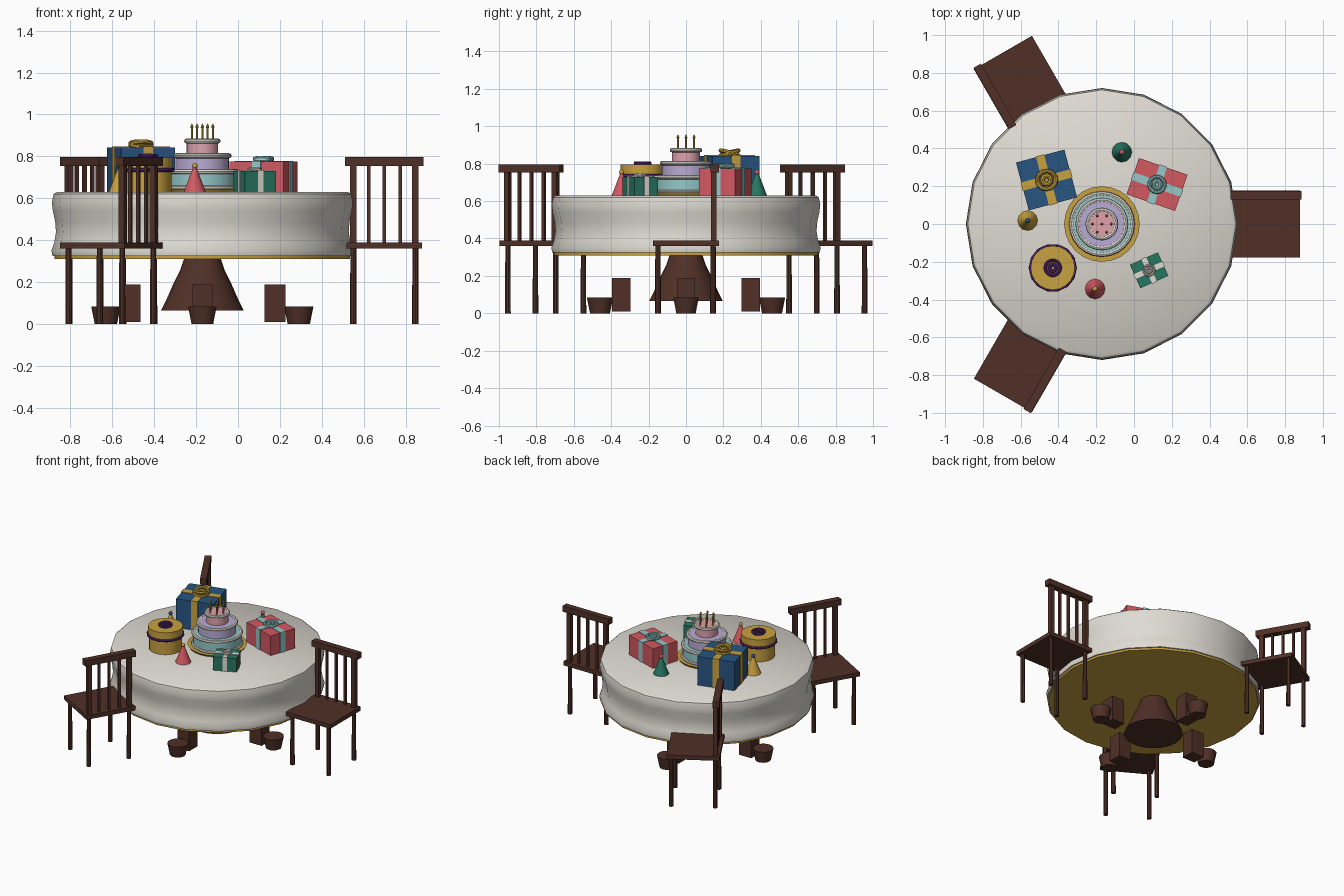
import bpy, bmesh
from math import radians, sin, cos, tau
from mathutils import Matrix, Vector

cube = bpy.data.objects.get("Cube")
if cube:
    bpy.data.objects.remove(cube, do_unlink=True)


def material(name, r, g, b):
    m = bpy.data.materials.new(name)
    m.use_nodes = True
    m.diffuse_color = (r, g, b, 1)
    m.node_tree.nodes["Principled BSDF"].inputs["Base Color"].default_value = (r, g, b, 1)
    return m


WOOD = material("dark wood", 0.08, 0.03, 0.02)
CLOTH = material("off white", 0.74, 0.71, 0.65)
GOLD = material("gold", 0.58, 0.36, 0.05)
AQUA = material("pale aqua", 0.30, 0.58, 0.58)
LILAC = material("lilac", 0.49, 0.41, 0.66)
PINK = material("pink", 0.75, 0.36, 0.42)
BLUE = material("blue", 0.02, 0.09, 0.22)
RED = material("coral red", 0.65, 0.10, 0.12)
GREEN = material("green", 0.02, 0.18, 0.12)
PURPLE = material("purple", 0.10, 0.02, 0.18)

CENTRE = Matrix.Translation((-0.17, 0, 0))
TOP = 0.63


def move(x, y, z=0, turn=0):
    return Matrix.Translation((x, y, z)) @ Matrix.Rotation(radians(turn), 4, "Z")


def finish(bm, name, mat, place):
    bmesh.ops.recalc_face_normals(bm, faces=bm.faces)
    bm.transform(place)
    mesh = bpy.data.meshes.new(name)
    bm.to_mesh(mesh)
    bm.free()
    mesh.materials.append(mat)
    mesh.shade_smooth()
    mesh.set_sharp_from_angle(angle=radians(35))
    obj = bpy.data.objects.new(name, mesh)
    bpy.context.collection.objects.link(obj)
    return obj


def box(name, mat, place, size, at=(0, 0, 0)):
    bm = bmesh.new()
    bmesh.ops.create_cube(bm, size=1, matrix=Matrix.Translation(at) @ Matrix.Diagonal((*size, 1)))
    return finish(bm, name, mat, place)


def lathe(name, mat, place, profile, sides=20, closed=False):
    bm = bmesh.new()
    vs = [bm.verts.new((r, 0, z)) for r, z in profile]
    pairs = list(zip(vs, vs[1:])) + ([(vs[-1], vs[0])] if closed else [])
    edges = [bm.edges.new(p) for p in pairs]
    bmesh.ops.spin(bm, geom=vs + edges, cent=(0, 0, 0), axis=(0, 0, 1),
                   angle=tau, steps=sides, use_merge=True)
    bmesh.ops.remove_doubles(bm, verts=bm.verts, dist=0.0002)
    return finish(bm, name, mat, place)


def drum(name, mat, place, r0, r1, z0, z1, sides=20):
    return lathe(name, mat, place, [(0, z0), (r0, z0), (r1, z1), (0, z1)], sides)


def ring(name, mat, place, radius, tube, sides=20):
    circle = [(radius + tube * cos(tau * i / 8), tube * sin(tau * i / 8)) for i in range(8)]
    return lathe(name, mat, place, circle, sides, True)


def ball(name, mat, place, radius):
    bm = bmesh.new()
    bmesh.ops.create_uvsphere(bm, u_segments=10, v_segments=6, radius=radius)
    return finish(bm, name, mat, place)


# Table: draped cloth, gold underside, flared pedestal
lathe("tablecloth", CLOTH, CENTRE, [
    (0, TOP), (0.695, TOP), (0.71, 0.62), (0.718, 0.58), (0.713, 0.54), (0.702, 0.49),
    (0.698, 0.44), (0.706, 0.39), (0.72, 0.35), (0.715, 0.325), (0, 0.325)])
drum("table_underside", GOLD, CENTRE, 0.705, 0.705, 0.31, 0.33)
lathe("pedestal", WOOD, CENTRE, [
    (0, 0.065), (0.197, 0.065), (0.17, 0.12), (0.135, 0.2), (0.105, 0.26), (0.085, 0.32), (0, 0.32)])

# Four feet around the pedestal
for i in range(4):
    spot = CENTRE @ Matrix.Rotation(tau * i / 4, 4, "Z")
    box("foot_block", WOOD, spot, (0.1, 0.095, 0.18), (0.346, 0, 0.1))
    drum("foot_cup", WOOD, spot @ move(0.46, 0), 0.053, 0.07, 0, 0.085, 14)


# Chairs, standing sideways to the table
def chair(place):
    box("seat", WOOD, place, (0.36, 0.355, 0.03), (0, 0, 0.375))
    for x in (-0.148, 0.148):
        for y in (-0.15, 0.145):
            drum("chair_leg", WOOD, place @ move(x, y), 0.016, 0.014, 0, 0.365, 8)
        box("back_post", WOOD, place, (0.03, 0.03, 0.38), (x, 0.148, 0.575))
    for x in (-0.075, 0, 0.075):
        box("back_slat", WOOD, place, (0.016, 0.016, 0.38), (x, 0.148, 0.575))
    box("back_rail", WOOD, place, (0.375, 0.045, 0.043), (0, 0.153, 0.775))


for i in range(3):
    chair(CENTRE @ Matrix.Rotation(tau * i / 3, 4, "Z") @ move(0.868, 0))

# Tiered cake on a gold plate
drum("cake_plate", GOLD, CENTRE, 0.19, 0.2, TOP, 0.645, 24)
ring("base_icing", CLOTH, CENTRE @ move(0, 0, 0.65), 0.165, 0.01, 24)
for name, mat, r, z0, z1 in (("bottom_tier", AQUA, 0.162, 0.64, 0.735),
                             ("middle_tier", LILAC, 0.128, 0.73, 0.81),
                             ("top_tier", PINK, 0.075, 0.8, 0.88)):
    drum(name, mat, CENTRE, r, r, z0, z1, 24)
    ring(name + "_icing", CLOTH, CENTRE @ move(0, 0, z1 - 0.007), r, 0.012, 24)

# Candles: one in the middle and six around it
spots = [Vector((0, 0))] + [Vector((cos(tau * i / 6), sin(tau * i / 6))) * 0.05 for i in range(6)]
for p in spots:
    spot = CENTRE @ move(p.x, p.y, 0.875)
    drum("candle", GOLD, spot, 0.005, 0.005, 0, 0.06, 8)
    lathe("flame", GOLD, spot, [(0, 0.055), (0.008, 0.063), (0.006, 0.072), (0, 0.083)], 8)


# Gifts
def bow(mat, place, r, tilt):
    for side in (-1, 1):
        ring("bow_loop", mat, place @ Matrix.Rotation(side * radians(tilt), 4, "X"), r, r * 0.22, 14)
    ring("bow_knot", mat, place, r * 0.45, r * 0.25, 10)


def gift(name, mat, trim, place, sx, sy, h, band, r, tilt):
    box(name, mat, place, (sx, sy, h), (0, 0, h / 2))
    box(name + "_ribbon_long", trim, place, (sx + 0.008, band, h + 0.004), (0, 0, h / 2 + 0.002))
    box(name + "_ribbon_cross", trim, place, (band, sy + 0.008, h + 0.004), (0, 0, h / 2 + 0.002))
    bow(trim, place @ move(0, 0, h + r * 0.3), r, tilt)


gift("blue_gift", BLUE, GOLD, move(-0.463, 0.233, TOP, 15), 0.265, 0.262, 0.212, 0.045, 0.05, 16)
gift("red_gift", RED, AQUA, move(0.122, 0.209, TOP, -19), 0.272, 0.203, 0.145, 0.042, 0.042, 8)
gift("green_gift", GREEN, CLOTH, move(0.08, -0.245, TOP, 24), 0.162, 0.136, 0.1, 0.028, 0.028, 6)

# Round gift box with a lid
spot = move(-0.43, -0.232, TOP)
drum("round_box", GOLD, spot, 0.112, 0.112, 0, 0.11)
drum("round_lid", GOLD, spot, 0.117, 0.117, 0.1, 0.165)
ring("round_box_band", PURPLE, spot @ move(0, 0, 0.105), 0.118, 0.01, 14)
bow(PURPLE, spot @ move(0, 0, 0.172), 0.04, 3)

# Party hats with pompoms
for x, y, mat, tip in ((-0.206, -0.344, RED, GOLD), (-0.064, 0.38, GREEN, RED),
                       (-0.563, 0.018, GOLD, BLUE)):
    spot = move(x, y, TOP)
    drum("party_hat", mat, spot, 0.053, 0.005, 0, 0.125, 12)
    ball("pompom", tip, spot @ move(0, 0, 0.124), 0.014)
